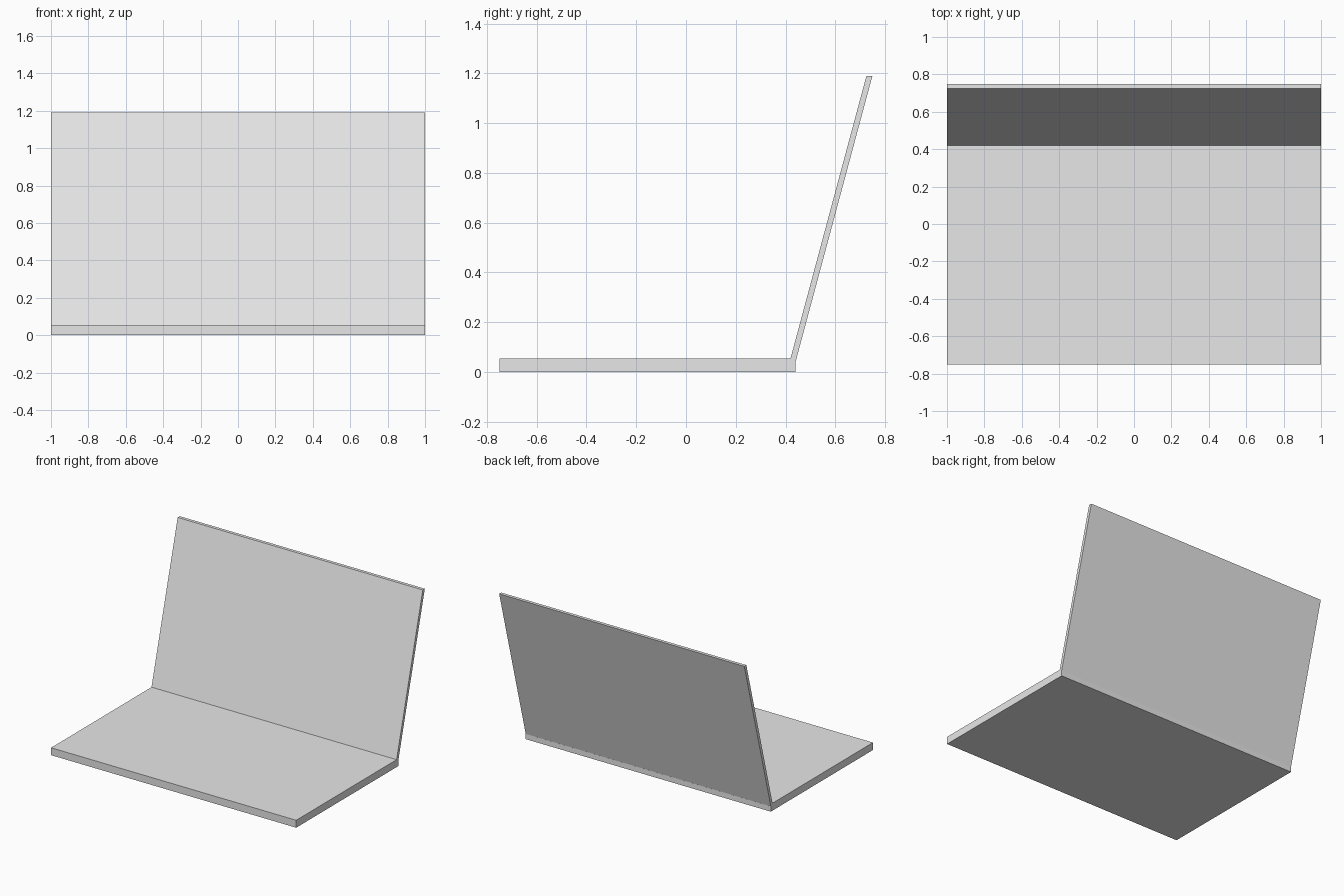
import bpy
import bmesh

cube = bpy.data.objects.get("Cube")
if cube:
    bpy.data.objects.remove(cube, do_unlink=True)

grey = bpy.data.materials.new("light grey")
grey.use_nodes = True
color = (0.8, 0.8, 0.8, 1)
grey.diffuse_color = color
grey.node_tree.nodes["Principled BSDF"].inputs["Base Color"].default_value = color


def extrude_profile(name, profile, half_width=1.0):
    """Extrude a (y, z) side profile across the full width."""
    bm = bmesh.new()
    face = bm.faces.new([bm.verts.new((-half_width, y, z)) for y, z in profile])
    moved = bmesh.ops.extrude_face_region(bm, geom=[face])["geom"]
    verts = [v for v in moved if isinstance(v, bmesh.types.BMVert)]
    bmesh.ops.translate(bm, verts=verts, vec=(2 * half_width, 0, 0))
    bmesh.ops.recalc_face_normals(bm, faces=bm.faces)
    mesh = bpy.data.meshes.new(name)
    bm.to_mesh(mesh)
    bm.free()
    mesh.materials.append(grey)
    obj = bpy.data.objects.new(name, mesh)
    bpy.context.collection.objects.link(obj)
    return obj


# Flat keyboard base
extrude_profile("base", [(-0.75, 0), (0.44, 0), (0.44, 0.055), (-0.75, 0.055)][:2]
                + [(0.44, 0.039), (0.42, 0.055), (-0.75, 0.055)])

# Screen lid leaning back, its foot tucked into the base
extrude_profile("screen_lid", [(0.415, 0.036), (0.439, 0.036), (0.749, 1.19), (0.725, 1.19)])
